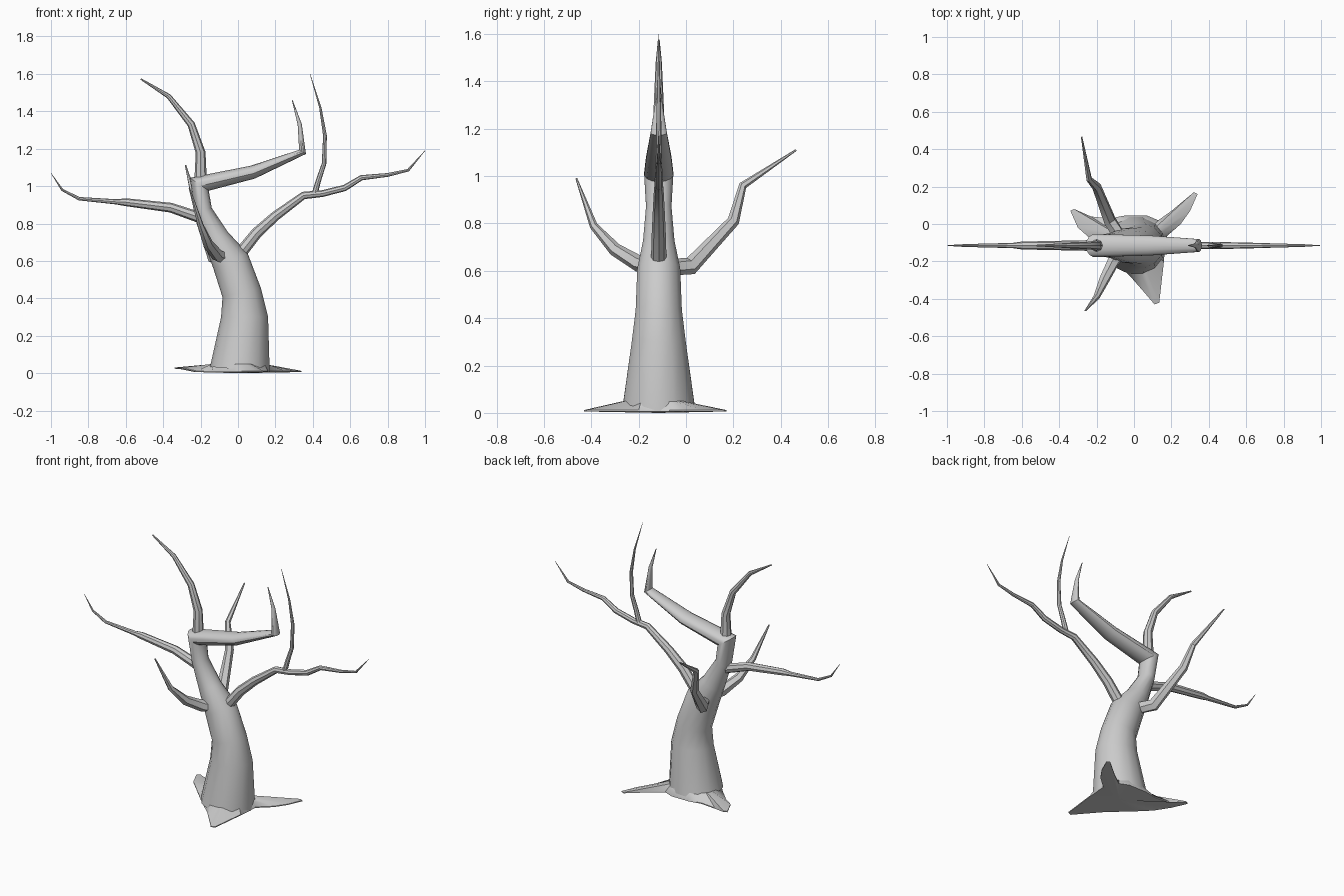
import bpy, bmesh, math
from mathutils import Vector

cube = bpy.data.objects.get("Cube")
if cube:
    bpy.data.objects.remove(cube)

bark = bpy.data.materials.new("grey bark")
bark.use_nodes = True
GREY = (0.6, 0.6, 0.6, 1)
bark.diffuse_color = GREY
bark.node_tree.nodes["Principled BSDF"].inputs["Base Color"].default_value = GREY
MID = -0.115  # depth of the plane that holds the main limbs


def finish(bm, name):
    bmesh.ops.recalc_face_normals(bm, faces=bm.faces[:])
    mesh = bpy.data.meshes.new(name)
    bm.to_mesh(mesh)
    bm.free()
    mesh.materials.append(bark)
    obj = bpy.data.objects.new(name, mesh)
    bpy.context.collection.objects.link(obj)
    bpy.ops.object.select_all(action='DESELECT')
    obj.select_set(True)
    bpy.context.view_layer.objects.active = obj
    bpy.ops.object.shade_smooth_by_angle(angle=math.radians(35))


def limb(name, rings, sides=8):
    """Tapered tube with mitred joints; each ring is (point, radius, side radius)."""
    bm = bmesh.new()
    pts = [Vector(r[0]) for r in rings]
    side = Vector((0, 1, 0))
    if abs((pts[-1] - pts[0]).normalized().y) > 0.5:
        side = Vector((1, 0, 0))
    loops = []
    for i, p in enumerate(pts):
        before = (p - pts[i - 1]).normalized() if i else (pts[1] - p).normalized()
        after = (pts[i + 1] - p).normalized() if i < len(pts) - 1 else before
        tangent = (before + after).normalized()
        stretch = 1 / max(tangent.dot(after), 0.6)
        across = (side - tangent * side.dot(tangent)).normalized()
        up = across.cross(tangent)
        ru, ra = rings[i][1] * stretch, rings[i][2]
        loop = []
        for k in range(sides):
            a = math.tau * k / sides
            loop.append(bm.verts.new(p + up * ru * math.cos(a) + across * ra * math.sin(a)))
        loops.append(loop)
    for a, b in zip(loops, loops[1:]):
        for k in range(sides):
            n = (k + 1) % sides
            bm.faces.new((a[k], a[n], b[n], b[k]))
    bm.faces.new(loops[0])
    bm.faces.new(loops[-1])
    finish(bm, name)


def flat_limb(name, rings, sides=8):
    """Limb lying in the main plane; rings are (x, z, radius)."""
    limb(name, [((x, MID, z), r, r) for x, z, r in rings], sides)


# Trunk, bending over into the heavy upper limb
trunk = [(0.01, 0.02, 0.16, 0.157), (0.035, 0.3, 0.125, 0.117), (0.02, 0.43, 0.105, 0.1),
         (-0.04, 0.6, 0.1, 0.093), (-0.115, 0.72, 0.07, 0.068), (-0.185, 0.87, 0.046, 0.055),
         (-0.207, 1.01, 0.045, 0.063), (0.08, 1.075, 0.036, 0.055), (0.345, 1.183, 0.017, 0.035),
         (0.33, 1.33, 0.011, 0.012), (0.29, 1.46, 0.002, 0.002)]
limb("trunk", [((x, MID, z), r, s) for x, z, r, s in trunk], 14)

# Limbs in the main plane
flat_limb("right_branch", [(-0.17, 0.82, 0.03), (-0.36, 0.885, 0.026), (-0.6, 0.914, 0.021),
                           (-0.65, 0.916, 0.014), (-0.85, 0.933, 0.009), (-0.94, 0.98, 0.006),
                           (-1.0, 1.07, 0.001)])
flat_limb("left_branch", [(-0.02, 0.6, 0.034), (0.1, 0.75, 0.03), (0.2, 0.84, 0.026),
                          (0.35, 0.95, 0.02), (0.45, 0.96, 0.018), (0.57, 0.99, 0.017),
                          (0.66, 1.045, 0.014), (0.8, 1.06, 0.01), (0.91, 1.085, 0.007),
                          (1.0, 1.19, 0.001)])
flat_limb("left_twig", [(0.41, 0.96, 0.016), (0.43, 1.03, 0.014), (0.46, 1.12, 0.012),
                        (0.465, 1.27, 0.01), (0.44, 1.42, 0.006), (0.385, 1.6, 0.001)])
flat_limb("top_branch", [(-0.2, 1.02, 0.034), (-0.2, 1.18, 0.026), (-0.25, 1.33, 0.02),
                         (-0.37, 1.48, 0.013), (-0.52, 1.573, 0.004)])

# Limbs reaching forward and back
front = [(-0.07, -0.15, 0.62, 0.036), (-0.11, -0.2, 0.63, 0.034), (-0.16, -0.3, 0.69, 0.028),
         (-0.2, -0.39, 0.79, 0.017), (-0.26, -0.463, 0.99, 0.004)]
back = [(-0.07, -0.08, 0.615, 0.036), (-0.13, 0.02, 0.62, 0.035), (-0.2, 0.2, 0.81, 0.025),
        (-0.24, 0.24, 0.96, 0.016), (-0.28, 0.465, 1.11, 0.004)]
for name, path in (("front_branch", front), ("back_branch", back)):
    limb(name, [((x, y, z), r, r) for x, y, z, r in path], 6)

# Three-pointed root flare: outline on the ground rising to the trunk
outline = [(-0.34, 0.07), (-0.32, 0.08), (-0.23, 0.04), (-0.13, 0.03), (-0.05, 0.045),
           (0.07, 0.045), (0.13, 0.02), (0.2, 0.07), (0.32, 0.17), (0.34, 0.16),
           (0.3, 0.07), (0.25, 0), (0.17, -0.07), (0.16, -0.2), (0.135, -0.42),
           (0.11, -0.43), (0.05, -0.36), (-0.02, -0.28), (-0.14, -0.17), (-0.22, -0.09),
           (-0.3, -0.02)]
bm = bmesh.new()
centre = Vector((0.01, MID, 0))
low, mid, high = [], [], []
for x, y in outline:
    arm = Vector((x, y, 0)) - centre
    lift = 0.03 if x < -0.25 else 0.012
    inner = centre + arm.normalized() * min(0.15, arm.length * 0.95)
    low.append(bm.verts.new((x, y, lift - 0.006)))
    mid.append(bm.verts.new((x, y, lift)))
    high.append(bm.verts.new(inner + Vector((0, 0, 0.05))))
count = len(outline)
for a, b in ((low, mid), (mid, high)):
    for k in range(count):
        n = (k + 1) % count
        bm.faces.new((a[k], a[n], b[n], b[k]))
hub = bm.verts.new(centre)
for k in range(count):
    bm.faces.new((low[k], low[(k + 1) % count], hub))
finish(bm, "roots")
